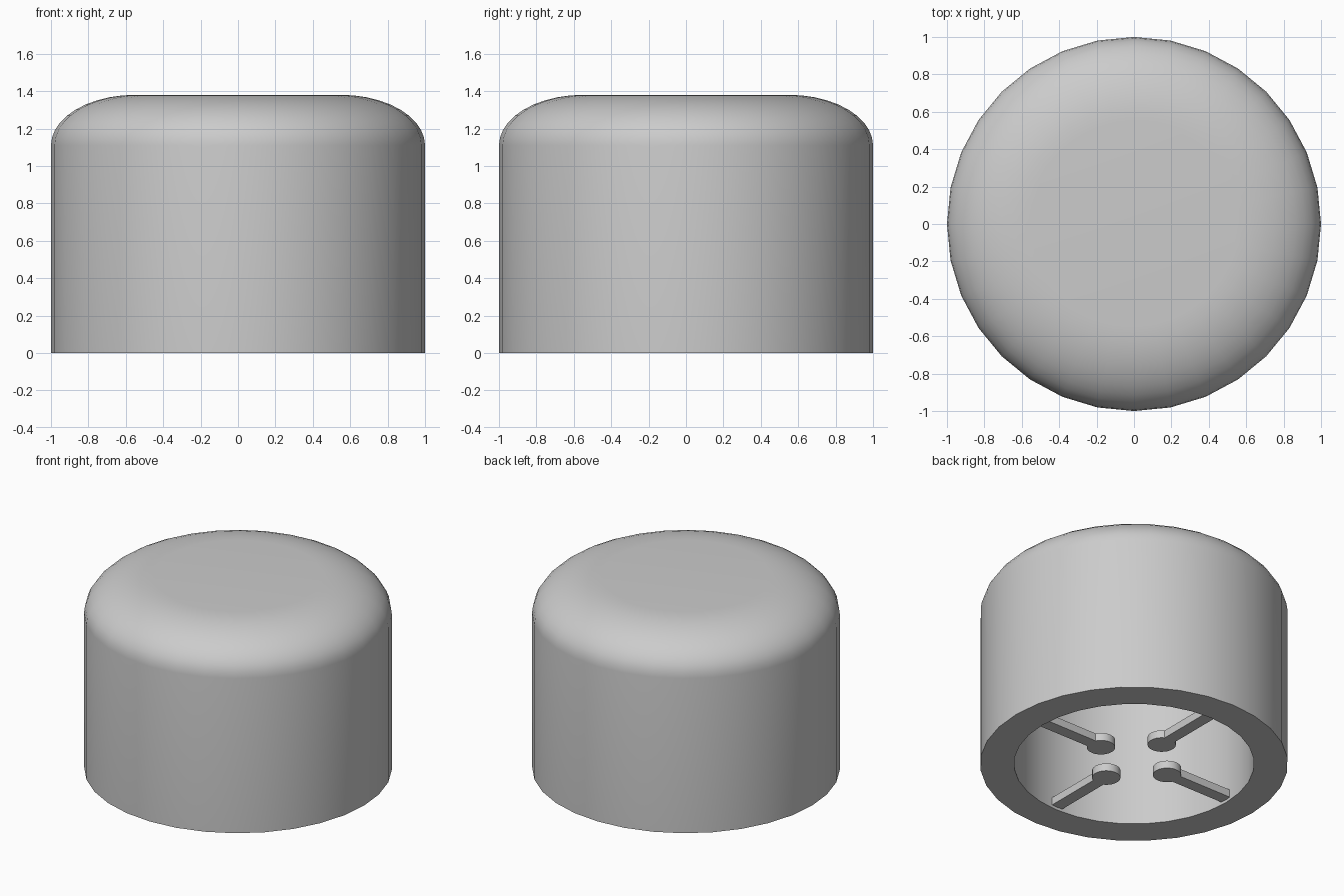
import bpy, bmesh, math
from mathutils import Matrix

if "Cube" in bpy.data.objects:
    bpy.data.objects.remove(bpy.data.objects["Cube"])

SEGMENTS = 32
HEIGHT, SHOULDER = 1.38, 1.11
BORE, BORE_TOP = 0.78, 1.16

grey = bpy.data.materials.new("light_grey")
grey.use_nodes = True
color = (0.6, 0.6, 0.6, 1)
grey.diffuse_color = color
grey.node_tree.nodes["Principled BSDF"].inputs["Base Color"].default_value = color


def make_object(name, bm):
    bmesh.ops.recalc_face_normals(bm, faces=bm.faces)
    mesh = bpy.data.meshes.new(name)
    bm.to_mesh(mesh)
    bm.free()
    mesh.materials.append(grey)
    obj = bpy.data.objects.new(name, mesh)
    bpy.context.collection.objects.link(obj)
    bpy.ops.object.select_all(action="DESELECT")
    obj.select_set(True)
    bpy.context.view_layer.objects.active = obj
    bpy.ops.object.shade_smooth_by_angle(angle=math.radians(35))
    return obj


# Hollow cap: bore, flat rim, straight wall and rounded shoulder
profile = [(BORE, BORE_TOP), (BORE, 0), (1, 0)]
for i in range(11):
    a = math.pi / 2 * i / 10
    profile.append((0.55 + 0.45 * math.cos(a),
                    SHOULDER + (HEIGHT - SHOULDER) * math.sin(a)))

bm = bmesh.new()
rings = []
for r, z in profile:
    rings.append([bm.verts.new((r * math.cos(math.tau * k / SEGMENTS),
                                r * math.sin(math.tau * k / SEGMENTS), z))
                  for k in range(SEGMENTS)])
for low, high in zip(rings, rings[1:]):
    for k in range(SEGMENTS):
        n = (k + 1) % SEGMENTS
        bm.faces.new((low[k], low[n], high[n], high[k]))
bm.faces.new(rings[0])
bm.faces.new(rings[-1])
make_object("cap_shell", bm)

# Four keyhole-shaped retaining tabs pointing at the centre
TAB_CENTER, TAB_RADIUS, HALF_WIDTH = 0.28, 0.092, 0.043
TAB_Z, TAB_THICKNESS = 0.02, 0.055
start = math.asin(HALF_WIDTH / TAB_RADIUS)
outline = [(0.79, -HALF_WIDTH), (0.79, HALF_WIDTH)]
for i in range(25):
    a = start + (math.tau - 2 * start) * i / 24
    outline.append((TAB_CENTER + TAB_RADIUS * math.cos(a),
                    TAB_RADIUS * math.sin(a)))

for i, side in enumerate(("left", "back", "right", "front")):
    bm = bmesh.new()
    face = bm.faces.new([bm.verts.new((x, y, TAB_Z)) for x, y in outline])
    extruded = bmesh.ops.extrude_face_region(bm, geom=[face], use_keep_orig=True)
    top = [v for v in extruded["geom"] if isinstance(v, bmesh.types.BMVert)]
    bmesh.ops.translate(bm, verts=top, vec=(0, 0, TAB_THICKNESS))
    bm.transform(Matrix.Rotation(math.pi / 2 * i, 4, "Z"))
    make_object(side + "_retaining_tab", bm)
